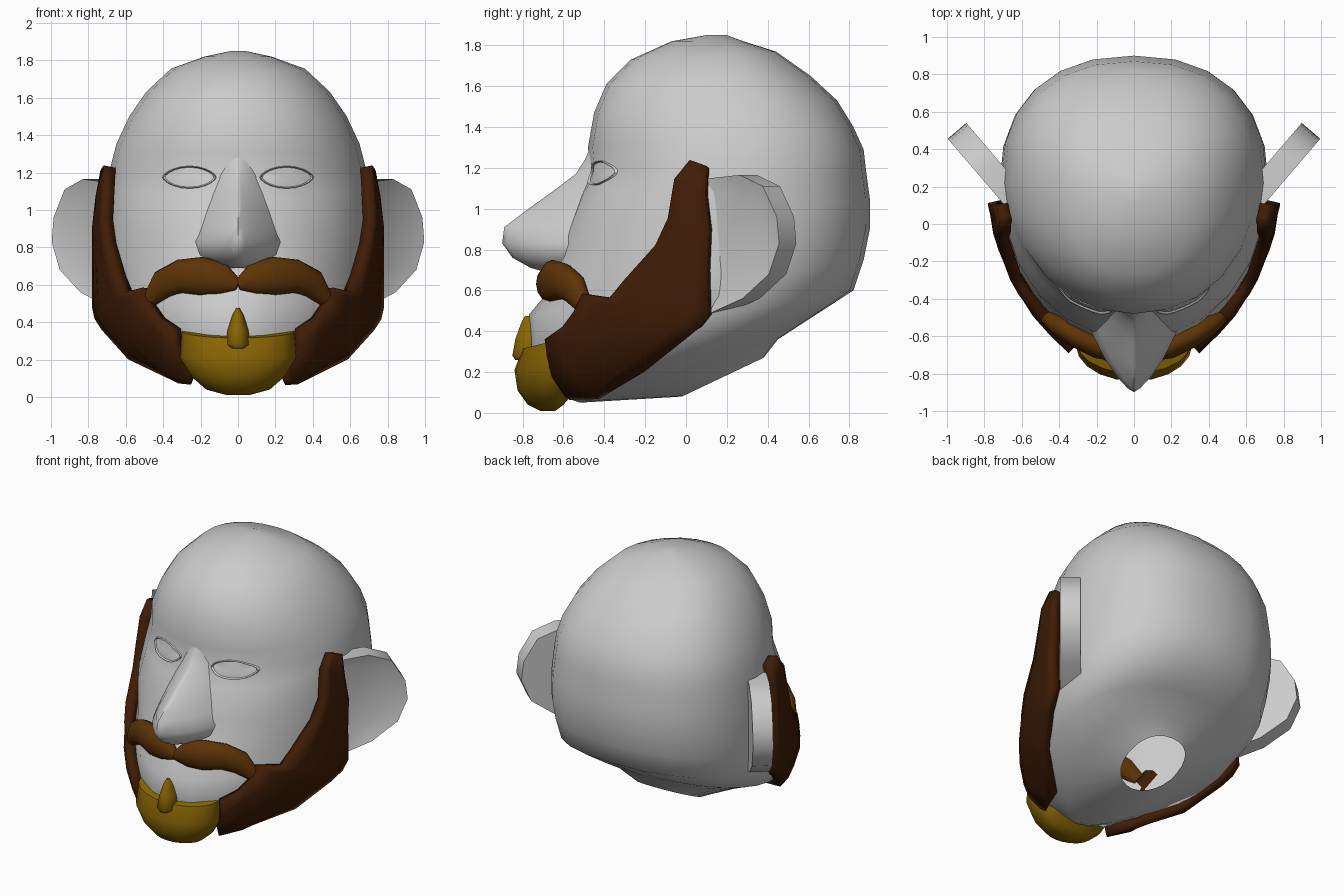
import bpy, bmesh, math
from mathutils import Vector
from mathutils.bvhtree import BVHTree

if "Cube" in bpy.data.objects:
    bpy.data.objects.remove(bpy.data.objects["Cube"])


def material(name, r, g, b):
    m = bpy.data.materials.new(name)
    m.use_nodes = True
    m.diffuse_color = (r, g, b, 1)
    m.node_tree.nodes["Principled BSDF"].inputs["Base Color"].default_value = (r, g, b, 1)
    return m


SKIN = material("pale grey", 0.6, 0.6, 0.6)
BEARD = material("dark brown", 0.05, 0.012, 0.002)
MOUSTACHE = material("mid brown", 0.11, 0.034, 0.002)
GOLD = material("dark gold", 0.25, 0.13, 0.001)


def smooth(ob, angle):
    bpy.ops.object.select_all(action='DESELECT')
    ob.select_set(True)
    bpy.context.view_layer.objects.active = ob
    bpy.ops.object.shade_smooth_by_angle(angle=math.radians(angle))


def finish(name, bm, mat, angle=50):
    bmesh.ops.recalc_face_normals(bm, faces=bm.faces)
    me = bpy.data.meshes.new(name)
    bm.to_mesh(me)
    me.materials.append(mat)
    ob = bpy.data.objects.new(name, me)
    bpy.context.collection.objects.link(ob)
    smooth(ob, angle)
    return ob


def power(v, n):
    return math.copysign(abs(v) ** (2 / n), v)


def bridge(rings, open_start=False):
    """Skin a list of equal rings of points."""
    bm = bmesh.new()
    rings = [[bm.verts.new(p) for p in ring] for ring in rings]
    count = len(rings[0])
    for lo, hi in zip(rings, rings[1:]):
        for i in range(count):
            j = (i + 1) % count
            bm.faces.new((lo[i], lo[j], hi[j], hi[i]))
    bm.faces.new(rings[-1])
    if not open_start:
        bm.faces.new(rings[0][::-1])
    bmesh.ops.recalc_face_normals(bm, faces=bm.faces)
    return bm


def loft(sections, count=24, open_bottom=False):
    """Join tilted rings: front y, front z, back y, back z, half width, widest y, front roundness."""
    rings = []
    for yf, zf, yb, zb, w, yc, n in sections:
        ring = []
        for i in range(count):
            a = math.tau * i / count
            c, s = math.cos(a), math.sin(a)
            k = n if s < 0 else 2.3
            y = yc + power(s, k) * (yc - yf if s < 0 else yb - yc)
            ring.append((w * power(c, k), y, zf + (zb - zf) * (y - yf) / (yb - yf)))
        rings.append(ring)
    return bridge(rings, open_bottom)


def upright(sections, yc):
    """Level rings from (z, half width, front y, back y, front roundness)."""
    return [(yf, z, yb, z, w, yc, n) for z, w, yf, yb, n in sections]


# Head, open at the neck
head = loft([
    (-0.02, 0.08, 0.38, 0.27, 0.20, 0.18, 2),
    (-0.52, 0.05, 0.45, 0.36, 0.40, 0.10, 1.8),
    (-0.71, 0.12, 0.62, 0.47, 0.62, 0.10, 1.75),
    (-0.77, 0.30, 0.82, 0.60, 0.70, 0.12, 1.75),
    (-0.77, 0.48, 0.87, 0.75, 0.72, 0.15, 1.7),
    (-0.67, 0.60, 0.90, 0.90, 0.72, 0.20, 1.85),
    (-0.61, 0.86, 0.90, 1.05, 0.71, 0.22, 2.1),
    (-0.53, 1.06, 0.88, 1.20, 0.695, 0.22, 2),
    (-0.47, 1.18, 0.87, 1.29, 0.68, 0.22, 2),
    (-0.48, 1.30, 0.82, 1.40, 0.65, 0.22, 2.1),
    (-0.45, 1.47, 0.74, 1.53, 0.58, 0.20, 2.1),
    (-0.39, 1.61, 0.61, 1.65, 0.49, 0.17, 2.1),
    (-0.27, 1.73, 0.44, 1.77, 0.36, 0.15, 2.1),
    (-0.07, 1.82, 0.28, 1.82, 0.18, 0.13, 2),
    (0.10, 1.85, 0.20, 1.85, 0.04, 0.15, 2)], open_bottom=True)
skull = BVHTree.FromBMesh(head)
finish("head", head, SKIN, 70)

# Nose, flaring softly into the cheeks above the nostrils
finish("nose", loft(upright([
    (0.69, 0.10, -0.69, -0.3, 1.5), (0.71, 0.19, -0.76, -0.3, 1.5),
    (0.76, 0.25, -0.85, -0.3, 1.45), (0.83, 0.27, -0.90, -0.3, 1.35),
    (0.91, 0.24, -0.89, -0.3, 1.2), (1.0, 0.21, -0.77, -0.3, 1.15),
    (1.09, 0.17, -0.645, -0.3, 1.15), (1.17, 0.12, -0.54, -0.3, 1.2),
    (1.24, 0.09, -0.495, -0.3, 1.4), (1.32, 0.07, -0.46, -0.3, 1.5)],
    -0.43), 24), SKIN, 60)

# Goatee and the tuft under the lip
finish("goatee", loft(upright([
    (0.01, 0.06, -0.715, -0.64, 2), (0.04, 0.17, -0.775, -0.60, 2),
    (0.11, 0.25, -0.825, -0.54, 2), (0.21, 0.31, -0.84, -0.52, 2)], -0.65)
    + [(-0.80, 0.315, -0.53, 0.38, 0.30, -0.65, 1.9)], 20), GOLD)
finish("lip_tuft", loft(upright([
    (0.26, 0.05, -0.84, -0.7, 2), (0.28, 0.068, -0.855, -0.7, 2),
    (0.36, 0.055, -0.84, -0.7, 2), (0.44, 0.03, -0.81, -0.7, 2),
    (0.475, 0.01, -0.79, -0.7, 2)], -0.76), 10), GOLD)

# Beard rows: inner edge and outer edge, from sideburn to chin
ROWS = [
    ((0.67, 0.03, 1.23), (0.69, 0.11, 1.20)),
    ((0.69, -0.05, 1.14), (0.73, 0.10, 1.07)),
    ((0.70, -0.08, 0.95), (0.75, 0.12, 0.90)),
    ((0.68, -0.14, 0.82), (0.75, 0.11, 0.70)),
    ((0.63, -0.29, 0.65), (0.75, 0.12, 0.48)),
    ((0.59, -0.36, 0.56), (0.735, 0.07, 0.42)),
    ((0.46, -0.46, 0.57), (0.70, 0.0, 0.37)),
    ((0.41, -0.48, 0.49), (0.56, -0.2, 0.23)),
    ((0.36, -0.53, 0.42), (0.30, -0.42, 0.10)),
    ((0.28, -0.59, 0.36), (0.23, -0.56, 0.12))]
COLS = 6


def on_skull(p, gap):
    """Lift a point until it clears the head by the gap."""
    loc, normal, _, _ = skull.find_nearest(p)
    return loc + normal * max(gap, (p - loc).dot(normal))


def face_point(x, z):
    """Point on the front of the head."""
    return skull.ray_cast(Vector((x, -2, z)), Vector((0, 1, 0)))[0]


for side, label in ((1, "left"), (-1, "right")):
    # Side of the beard
    bm = bmesh.new()
    grid = []
    for inner, outer in ROWS:
        a, b = Vector(inner), Vector(outer)
        a.x *= side
        b.x *= side
        grid.append([bm.verts.new(on_skull(a.lerp(b, i / (COLS - 1)), 0.035))
                     for i in range(COLS)])
    for r, q in zip(grid, grid[1:]):
        for i in range(COLS - 1):
            bm.faces.new((r[i], r[i + 1], q[i + 1], q[i]))
    beard = finish(label + "_beard", bm, BEARD)
    mod = beard.modifiers.new("thickness", 'SOLIDIFY')
    mod.thickness = 0.065
    mod.offset = 0

    # Moustache half: flattened rings (x, y, z, half height, half depth) along the lip
    path = [(0, -0.69, 0.60, 0.03, 0.025), (0.08, -0.68, 0.63, 0.085, 0.055),
            (0.19, -0.655, 0.645, 0.105, 0.065), (0.31, -0.60, 0.645, 0.09, 0.06),
            (0.40, -0.545, 0.605, 0.08, 0.055), (0.465, -0.50, 0.525, 0.045, 0.04)]
    spots = [Vector((x * side, y, z)) for x, y, z, _, _ in path]
    rings = []
    for k, (spot, (*_, tall, deep)) in enumerate(zip(spots, path)):
        run = spots[min(k + 1, len(spots) - 1)] - spots[max(k - 1, 0)]
        out = Vector((spot.x, spot.y - 0.1, 0)).normalized()
        up = run.cross(out).normalized()
        out = up.cross(run).normalized()
        rings.append([spot + up * tall * math.cos(a) + out * deep * math.sin(a)
                      for a in (math.tau * i / 12 for i in range(12))])
    finish(label + "_moustache", bridge(rings), MOUSTACHE, 60)

    # Ear: an outline swept back from the head, thickened and hollowed
    along = Vector((0.65 * side, 0.76, 0))
    facing = Vector((0.76 * side, -0.65, 0))
    root = Vector((0.70 * side, 0.11, 0))
    outline = [(-0.1, 1.14), (0.2, 1.165), (0.35, 1.11), (0.44, 0.96), (0.455, 0.83),
               (0.39, 0.68), (0.22, 0.56), (-0.1, 0.45)]
    bm = bmesh.new()
    front = [bm.verts.new(root + along * u + Vector((0, 0, z))) for u, z in outline]
    back = [bm.verts.new(v.co - facing * 0.13) for v in front]
    face = bm.faces.new(front)
    bm.faces.new(back[::-1])
    for i in range(len(front)):
        j = (i + 1) % len(front)
        bm.faces.new((front[j], front[i], back[i], back[j]))
    bmesh.ops.recalc_face_normals(bm, faces=bm.faces)
    bmesh.ops.inset_region(bm, faces=[face], thickness=0.09, depth=-0.025)
    finish(label + "_ear", bm, SKIN, 60)

    # Eye: an almond rim on the face around a slightly domed eyeball
    rings = []
    for scale, lift in ((1.06, -0.01), (1.0, 0.012), (0.93, 0.002), (0.5, 0.012)):
        ring = []
        for i in range(20):
            a = math.tau * i / 20
            c, s = math.cos(a) * scale, math.sin(a) * scale
            p = face_point((0.26 + 0.14 * c) * side, 1.175 + 0.058 * s * abs(s) ** 0.3)
            ring.append(p - Vector((0, lift, 0)))
        rings.append(ring)
    finish(label + "_eye", bridge(rings, True), SKIN, 40)
